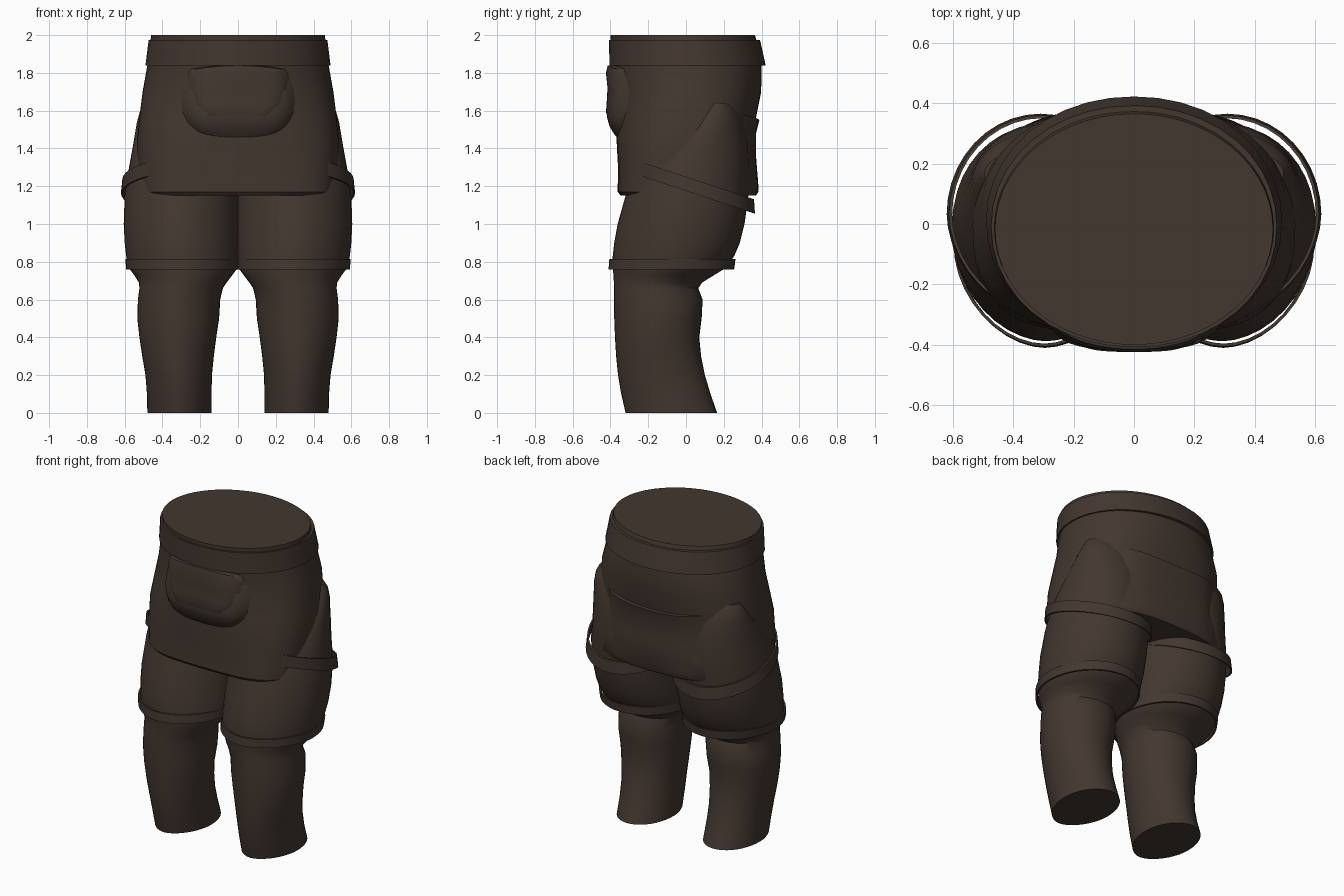
import bpy, bmesh, math

if "Cube" in bpy.data.objects:
    bpy.data.objects.remove(bpy.data.objects["Cube"])

brown = bpy.data.materials.new("dark brown cloth")
brown.diffuse_color = (0.056, 0.038, 0.029, 1)
brown.use_nodes = True
brown.node_tree.nodes["Principled BSDF"].inputs["Base Color"].default_value = brown.diffuse_color


def finish(name, bm, angle=40):
    bmesh.ops.recalc_face_normals(bm, faces=bm.faces)
    mesh = bpy.data.meshes.new(name)
    bm.to_mesh(mesh)
    bm.free()
    mesh.materials.append(brown)
    ob = bpy.data.objects.new(name, mesh)
    bpy.context.collection.objects.link(ob)
    bpy.ops.object.select_all(action='DESELECT')
    ob.select_set(True)
    bpy.context.view_layer.objects.active = ob
    bpy.ops.object.shade_smooth_by_angle(angle=math.radians(angle))
    return ob


def curve(c, power):
    return math.copysign(abs(c) ** (2 / power), c)


def loft(name, rows, side=1, band=False, slope=0, n=40):
    """Skin sections (z, x0, x1, y0, y1, front squareness, back squareness)."""
    bm = bmesh.new()
    rings = []
    for z, x0, x1, y0, y1, front, back in rows:
        ring = []
        for i in range(n):
            a = 2 * math.pi * i / n
            power = front if math.sin(a) < 0 else back
            x = (x0 + x1) / 2 + (x1 - x0) / 2 * curve(math.cos(a), power)
            y = (y0 + y1) / 2 + (y1 - y0) / 2 * curve(math.sin(a), power)
            ring.append(bm.verts.new((side * x, y, z + slope * y)))
        rings.append(ring)
    pairs = list(zip(rings, rings[1:]))
    if band:
        pairs.append((rings[-1], rings[0]))
    else:
        bm.faces.new(rings[0])
        bm.faces.new(rings[-1])
    for a, b in pairs:
        for i in range(n):
            j = (i + 1) % n
            bm.faces.new((a[i], a[j], b[j], b[i]))
    return finish(name, bm)


def strap(name, z0, z1, bottom, top, side=1, slope=0, t=0.01,
          power=(1.85, 2.0)):
    """Thin closed band; bottom and top are (x0, x1, y0, y1)."""
    def inner(r):
        return (r[0] + t, r[1] - t, r[2] + t, r[3] - t)
    rows = [(z0, *bottom), (z1, *top), (z1, *inner(top)), (z0, *inner(bottom))]
    return loft(name, [(*r, *power) for r in rows], side, True, slope)


# Hip cloth: (z, half width, front y, back y, front and back squareness)
TORSO = [(1.15, .498, -.345, .37, 3.4, 2.8), (1.17, .515, -.362, .383, 3.4, 2.8),
         (1.30, .533, -.36, .372, 3.0, 2.7), (1.45, .534, -.368, .352, 2.6, 2.6),
         (1.55, .524, -.365, .368, 2.4, 2.45), (1.70, .505, -.36, .398, 2.2, 2.3),
         (1.84, .48, -.385, .40, 2.05, 2.1), (1.93, .467, -.395, .385, 2.0, 2.0),
         (2.0, .46, -.40, .365, 2.0, 2.0)]
loft("hip_cloth", [(z, -w, w, *rest) for z, w, *rest in TORSO], n=56)


def torso_y(x, z, back):
    """Surface depth of the hip cloth."""
    z = min(max(z, 1.15), 2.0)
    for a, b in zip(TORSO, TORSO[1:]):
        if a[0] <= z <= b[0]:
            k = (z - a[0]) / (b[0] - a[0])
            w, f, r, pf, pb = [u + (v - u) * k for u, v in zip(a[1:], b[1:])]
            break
    p = pb if back else pf
    s = max(0, 1 - abs(x / w) ** p) ** (1 / p)
    return (f + r) / 2 + (r - f) / 2 * s * (1 if back else -1)


def patch(name, rows, back=False, cols=20, sag=0, rim=8):
    """Padded panel following the hip cloth: rows of (z, half width, padding)."""
    bm = bmesh.new()
    grid = []
    for z, w, pad in rows:
        line = []
        for i in range(cols + 1):
            u = 2 * i / cols - 1
            zz = z + sag * u * u
            d = (pad + .012) * (1 - abs(u) ** rim) - .012
            y = torso_y(u * w, zz, back) + (d if back else -d)
            line.append(bm.verts.new((u * w, y, zz)))
        grid.append(line)
    for a, b in zip(grid, grid[1:]):
        for i in range(cols):
            bm.faces.new((a[i], a[i + 1], b[i + 1], b[i]))
    return finish(name, bm)


# Front pouch: bag with a closing flap over it
patch("pouch_bag", [(1.78, .28, -.01), (1.74, .295, .035), (1.63, .312, .052),
                    (1.57, .30, .055), (1.52, .275, .04), (1.48, .235, .016),
                    (1.445, .17, -.012)], sag=.015)
patch("pouch_flap", [(1.845, .26, -.01), (1.838, .265, .03), (1.80, .28, .046),
                     (1.72, .285, .052), (1.65, .27, .058), (1.59, .20, .06),
                     (1.56, .12, .045)], sag=-.025, rim=10)
# Seat panel with an open upper lip
patch("seat_panel", [(1.16, .34, -.005), (1.18, .35, .003), (1.35, .37, .006),
                     (1.48, .37, .014), (1.55, .36, .020), (1.553, .35, -.01)],
      back=True, sag=.03)

# Waistband
strap("waistband", 1.84, 1.975, (-.49, .49, -.405, .422),
      (-.473, .473, -.408, .392), t=.02, power=(2.05, 2.05))

# Legs: calf, knee fold, thigh and hip bulge
LEG = [(0, .14, .48, -.32, .165), (.10, .14, .482, -.343, .13),
       (.20, .138, .49, -.36, .10), (.30, .128, .507, -.37, .08),
       (.40, .115, .522, -.376, .07), (.50, .10, .533, -.38, .083),
       (.60, .094, .53, -.381, .088), (.66, .08, .522, -.381, .065),
       (.69, .06, .525, -.382, .085), (.73, .03, .55, -.384, .15),
       (.77, .0, .58, -.388, .215), (.83, -.005, .592, -.388, .255),
       (.90, -.005, .60, -.38, .285), (1.0, -.005, .605, -.362, .31),
       (1.15, -.005, .60, -.32, .33), (1.30, 0, .577, -.28, .335),
       (1.42, .02, .555, -.17, .33), (1.54, .06, .535, -.03, .305),
       (1.60, .10, .518, .04, .28), (1.64, .14, .495, .08, .25)]
for side, label in ((1, "right"), (-1, "left")):
    loft(label + "_leg", [(*r, 1.82, 2.05) for r in LEG], side)
    # Level band above the knee
    strap(label + "_knee_strap", .76, .815, (-.002, .592, -.41, .255),
          (-.002, .597, -.406, .262), side)
    # Sloping band around the upper thigh
    strap(label + "_thigh_strap", 1.175, 1.25, (-.002, .62, -.30, .365),
          (-.002, .612, -.30, .36), side, slope=-.33)
